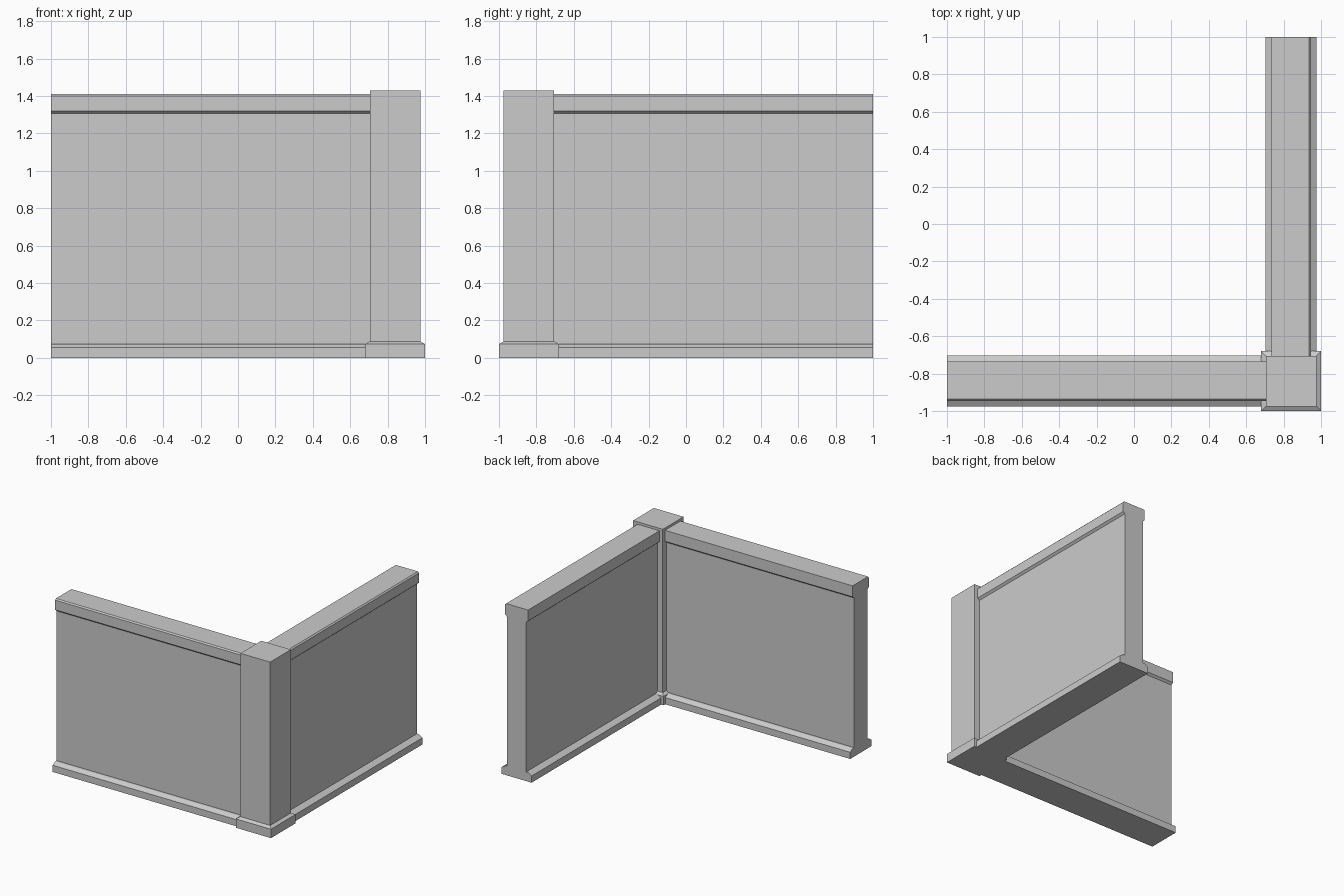
import bpy
import bmesh
from mathutils import Vector

cube = bpy.data.objects.get("Cube")
if cube:
    bpy.data.objects.remove(cube, do_unlink=True)

# Single plain grey
stone = bpy.data.materials.new("grey stone")
stone.use_nodes = True
GREY = (0.6, 0.6, 0.6, 1)
stone.diffuse_color = GREY
stone.node_tree.nodes["Principled BSDF"].inputs["Base Color"].default_value = GREY

CENTRE = 0.84    # distance of wall and post centre lines from the origin
POST = 0.135     # half width of the post
PLINTH = 0.16    # half width of the post's plinth


def finish(name, bm):
    bmesh.ops.recalc_face_normals(bm, faces=bm.faces)
    mesh = bpy.data.meshes.new(name)
    bm.to_mesh(mesh)
    bm.free()
    mesh.materials.append(stone)
    obj = bpy.data.objects.new(name, mesh)
    bpy.context.collection.objects.link(obj)
    return obj


# Wall cross-section (outward offset, height): foot, panel and coping
side = [(0.137, 0), (0.137, 0.055), (0.105, 0.075), (0.088, 0.075),
        (0.088, 1.305), (0.105, 1.32)]
outer = side + [(0.105, 1.4), (0.095, 1.41)]
inner = side + [(0.105, 1.41)]
profile = outer + [(-d, z) for d, z in reversed(inner)]


def wall(name, place):
    """Sweep the profile from the free end to the post."""
    bm = bmesh.new()
    start = [bm.verts.new(place(-1, d, z)) for d, z in profile]
    face = bm.faces.new(start)
    swept = bmesh.ops.extrude_face_region(bm, geom=[face], use_keep_orig=True)
    ends = [v for v in swept["geom"] if isinstance(v, bmesh.types.BMVert)]
    shift = Vector(place(CENTRE - POST, 0, 0)) - Vector(place(-1, 0, 0))
    bmesh.ops.translate(bm, verts=ends, vec=shift)
    return finish(name, bm)


wall("front_wall", lambda t, d, z: (t, -CENTRE - d, z))
wall("left_wall", lambda t, d, z: (CENTRE + d, -t, z))

# Corner post: square rings stacked from plinth to top
bm = bmesh.new()
rings = []
for half, z in [(PLINTH, 0), (PLINTH, 0.073), (POST, 0.088), (POST, 1.43)]:
    rings.append([bm.verts.new((CENTRE + sx * half, -CENTRE + sy * half, z))
                  for sx, sy in [(-1, -1), (1, -1), (1, 1), (-1, 1)]])
for low, high in zip(rings, rings[1:]):
    for i in range(4):
        j = (i + 1) % 4
        bm.faces.new((low[i], low[j], high[j], high[i]))
bm.faces.new(rings[0])
bm.faces.new(rings[-1])
finish("corner_post", bm)
